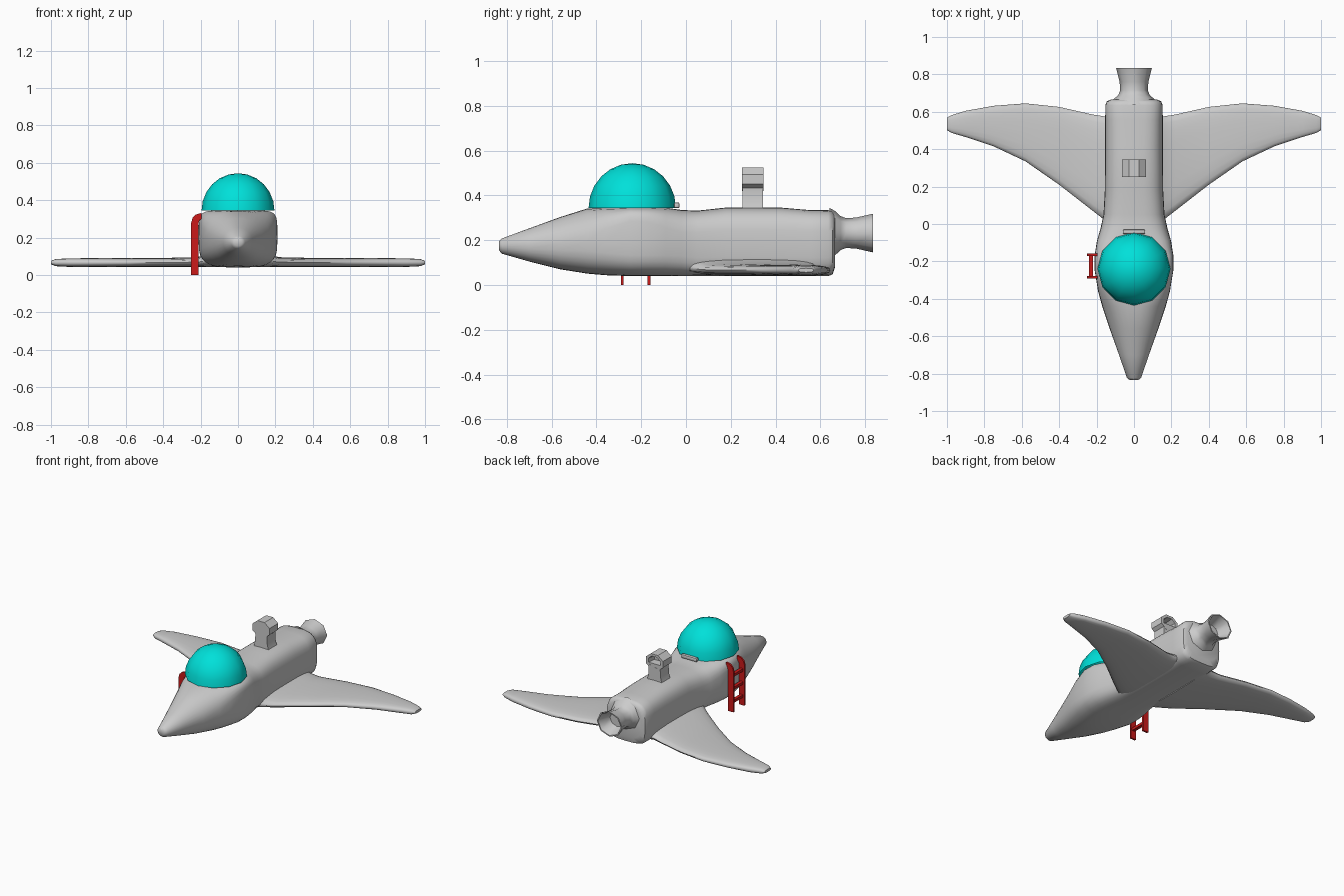
import bpy, bmesh, math
from mathutils import Matrix, Vector

if "Cube" in bpy.data.objects:
    bpy.data.objects.remove(bpy.data.objects["Cube"])


def material(name, color):
    m = bpy.data.materials.new(name)
    m.diffuse_color = color
    m.use_nodes = True
    m.node_tree.nodes["Principled BSDF"].inputs["Base Color"].default_value = m.diffuse_color
    return m


CYAN = material("cyan", (0.0, 0.75, 0.7, 1))
RED = material("red", (0.6, 0.01, 0.01, 1))


def finish(bm, name, mat=None, angle=35):
    bmesh.ops.recalc_face_normals(bm, faces=bm.faces[:])
    me = bpy.data.meshes.new(name)
    bm.to_mesh(me)
    bm.free()
    ob = bpy.data.objects.new(name, me)
    bpy.context.collection.objects.link(ob)
    if mat:
        me.materials.append(mat)
    if angle:
        bpy.ops.object.select_all(action='DESELECT')
        ob.select_set(True)
        bpy.context.view_layer.objects.active = ob
        bpy.ops.object.shade_smooth_by_angle(angle=math.radians(angle))
    return ob


def loft(rings, bm=None):
    """Bridge rings of equal point count and cap both ends."""
    bm = bm or bmesh.new()
    vs = [[bm.verts.new(p) for p in ring] for ring in rings]
    n = len(vs[0])
    for a, b in zip(vs, vs[1:]):
        for i in range(n):
            bm.faces.new((a[i], a[(i + 1) % n], b[(i + 1) % n], b[i]))
    bm.faces.new(vs[0])
    bm.faces.new(vs[-1])
    return bm


def oval(count, rx, rz, n_top=2, n_bot=2, offset=0.0):
    """Superellipse outline, separate roundness above and below."""
    pts = []
    for i in range(count):
        t = 2 * math.pi * (i + offset) / count
        c, s = math.cos(t), math.sin(t)
        e = 2 / (n_top if s > 0 else n_bot)
        pts.append((math.copysign(abs(c) ** e, c) * rx,
                    math.copysign(abs(s) ** e, s) * rz))
    return pts


# Fuselage: y, half width, bottom, top, top squareness, bottom squareness
body = [
    (-0.835, 0.022, 0.155, 0.195, 2.0, 2.0),
    (-0.822, 0.038, 0.140, 0.208, 2.0, 2.0),
    (-0.70, 0.080, 0.105, 0.253, 2.0, 2.2),
    (-0.56, 0.130, 0.070, 0.304, 2.0, 2.5),
    (-0.44, 0.170, 0.051, 0.342, 2.2, 2.8),
    (-0.36, 0.192, 0.044, 0.345, 3.4, 3.0),
    (-0.25, 0.210, 0.040, 0.346, 6.5, 3.5),
    (-0.17, 0.211, 0.040, 0.346, 6.0, 3.5),
    (-0.09, 0.198, 0.040, 0.345, 3.8, 3.5),
    (-0.02, 0.178, 0.040, 0.335, 3.0, 3.5),
    (0.05, 0.163, 0.040, 0.332, 3.0, 4.0),
    (0.18, 0.156, 0.040, 0.346, 3.0, 4.0),
    (0.42, 0.154, 0.040, 0.346, 3.0, 4.0),
    (0.56, 0.154, 0.040, 0.334, 3.2, 4.0),
    (0.635, 0.153, 0.040, 0.334, 3.4, 4.0),
    (0.655, 0.146, 0.048, 0.328, 3.2, 3.6),
    (0.665, 0.125, 0.080, 0.312, 2.6, 2.8),
]
rings = []
for y, w, zb, zt, nt, nb in body:
    zc = (zb + zt) / 2
    rings.append([(x, y, z + zc) for x, z in oval(32, w, (zt - zb) / 2, nt, nb)])
finish(loft(rings), "fuselage", angle=45)

# Wings: x, leading edge, trailing edge, bottom, top
wing = [
    (0.10, -0.03, 0.600, 0.042, 0.135),
    (0.155, 0.02, 0.575, 0.042, 0.112),
    (0.22, 0.070, 0.585, 0.042, 0.095),
    (0.40, 0.210, 0.626, 0.042, 0.091),
    (0.58, 0.335, 0.645, 0.042, 0.090),
    (0.75, 0.415, 0.632, 0.042, 0.090),
    (0.90, 0.465, 0.605, 0.043, 0.089),
    (0.975, 0.487, 0.582, 0.047, 0.085),
    (1.0, 0.502, 0.570, 0.057, 0.075),
]
for side, label in ((1, "right_wing"), (-1, "left_wing")):
    rings = []
    for x, y0, y1, z0, z1 in wing:
        rings.append([(side * x, y + (y0 + y1) / 2, z + (z0 + z1) / 2)
                      for y, z in oval(20, (y1 - y0) / 2, (z1 - z0) / 2, 2.8, 2.8)])
    finish(loft(rings), label, angle=50)

# Engine nozzle: hollow eight-sided bell
bell = [(0.64, 0.125), (0.668, 0.108), (0.69, 0.084), (0.715, 0.074), (0.76, 0.077),
        (0.835, 0.096), (0.835, 0.087), (0.75, 0.055)]
finish(loft([[(x, y, z + 0.232) for x, z in oval(8, r, r * 0.9)] for y, r in bell]),
       "engine_nozzle", angle=50)

# Periscope: flared neck and head with a recess facing backwards
neck = [(0.32, 0.062), (0.35, 0.053), (0.38, 0.046), (0.43, 0.044), (0.46, 0.05)]
finish(loft([[(sx * w, 0.298 + sy * 0.046, z)
              for sx, sy in ((-1, -1), (1, -1), (1, 1), (-1, 1))] for z, w in neck]),
       "periscope_neck")
k = 1 / math.cos(math.pi / 8)
head = [(0.25, 1.0), (0.345, 1.0), (0.345, 0.7), (0.29, 0.6)]
finish(loft([[(x, y, z + 0.472) for x, z in oval(8, 0.065 * k * s, 0.053 * k * s, offset=0.5)]
             for y, s in head]), "periscope_head")

# Canopy: twelve-sided half dome
bm = bmesh.new()
bmesh.ops.create_uvsphere(bm, u_segments=12, v_segments=12, radius=1)
bmesh.ops.delete(bm, geom=[v for v in bm.verts if v.co.z < -0.01], context='VERTS')
bmesh.ops.transform(bm, verts=bm.verts[:],
                    matrix=Matrix.Translation((0, -0.24, 0.344)) @ Matrix.Diagonal((0.195, 0.195, 0.2, 1)))
canopy = finish(bm, "canopy", CYAN, angle=0)
for p in canopy.data.polygons:
    p.use_smooth = True


def box(bm, center, size):
    bmesh.ops.create_cube(bm, size=1, matrix=Matrix.Translation(center) @ Matrix.Diagonal((*size, 1)))


# Canopy hinge: small rounded bar behind the dome
bm = bmesh.new()
box(bm, (0, -0.041, 0.356), (0.12, 0.024, 0.026))
bmesh.ops.bevel(bm, geom=bm.edges[:], offset=0.007, segments=2, affect='EDGES', profile=0.5)
finish(bm, "canopy_hinge")

# Ladder: two hooked rails and three rungs
outer = [(-0.25, 0), (-0.25, 0.28), (-0.243, 0.305), (-0.225, 0.323), (-0.195, 0.332)]
inner = [(-0.195, 0.30), (-0.205, 0.293), (-0.21, 0.28), (-0.21, 0)]
bm = bmesh.new()
for y in (-0.291, -0.171):
    loft([[(x, y + d, z) for x, z in outer + inner] for d in (0, 0.012)], bm)
for z in (0.065, 0.155, 0.245):
    box(bm, (-0.23, -0.225, z), (0.022, 0.12, 0.018))
finish(bm, "ladder", RED)
